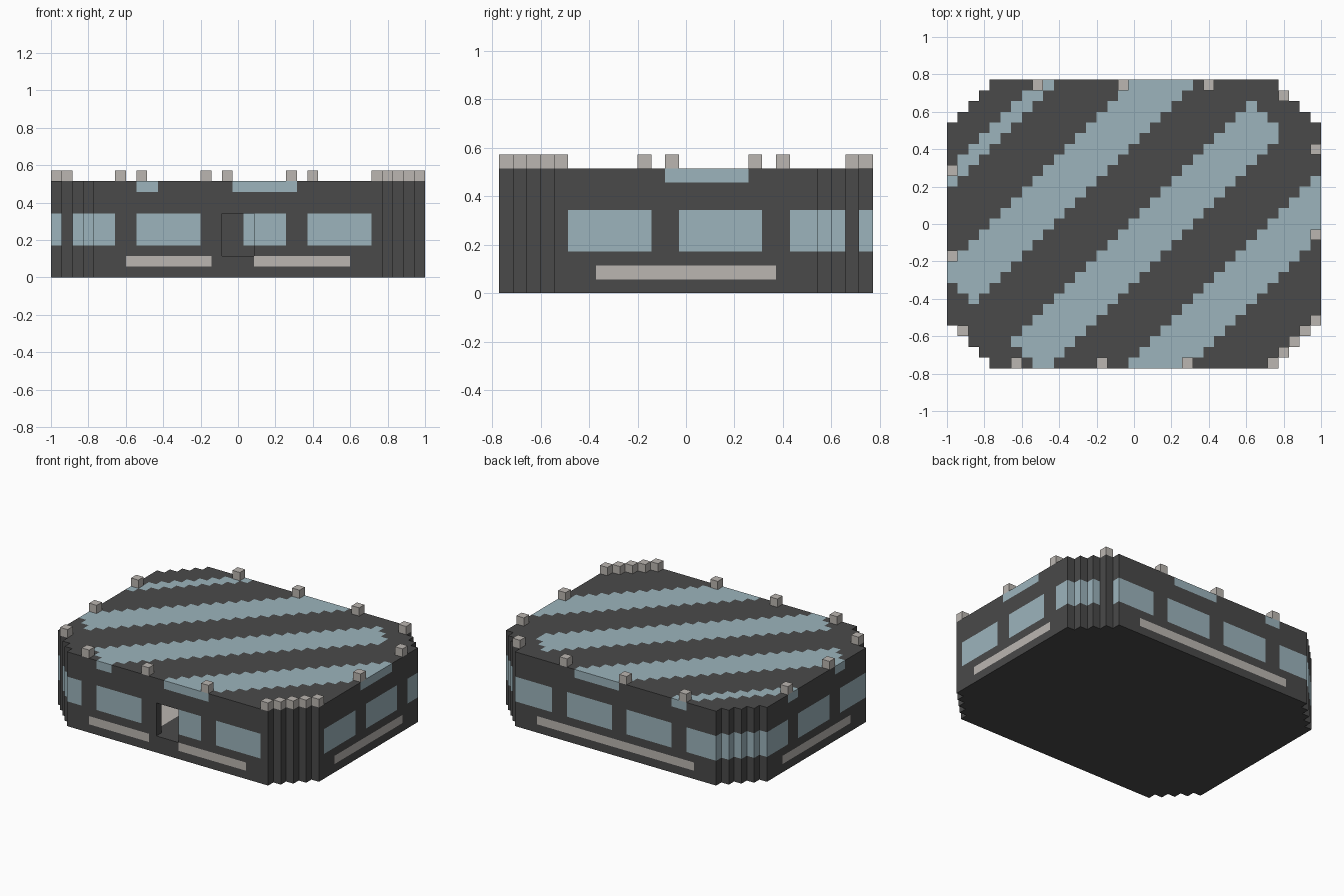
import bpy
import bmesh
from mathutils import Vector

cube = bpy.data.objects.get("Cube")
if cube:
    bpy.data.objects.remove(cube)

NX, NY = 35, 27          # plan size in blocks
UNIT = 2 / NX            # edge of one block
FLOOR_TOP, WALL_TOP, ROOF_TOP = 2, 8, 9


def material(name, rgb):
    mat = bpy.data.materials.new(name)
    mat.use_nodes = True
    mat.diffuse_color = (*rgb, 1)
    mat.node_tree.nodes["Principled BSDF"].inputs["Base Color"].default_value = (*rgb, 1)
    return mat


MATERIALS = [material("charcoal", (0.068, 0.068, 0.068)),
             material("pale_blue", (0.332, 0.456, 0.503)),
             material("warm_grey", (0.497, 0.468, 0.440))]
DARK, BLUE, GREY = range(len(MATERIALS))


def in_plan(i, j, cut=4):
    """Rectangle with its four corners stepped off diagonally."""
    a, b = min(i, NX - 1 - i), min(j, NY - 1 - j)
    return a >= 0 and b >= 0 and a + b >= cut


def on_rim(i, j):
    return in_plan(i, j) and not all(
        in_plan(i + di, j + dj) for di, dj in ((1, 0), (-1, 0), (0, 1), (0, -1)))


def in_door(i, k):
    return 16 <= i <= 18 and 2 <= k <= 5


# Colour rules for each part
def floor_colour(i, j, k):
    path = 15 <= i <= 18 and j < NY // 2
    return GREY if k == 1 and in_plan(i, j, 7) and not path else DARK


def wall_colour(i, j, k):
    return BLUE if 3 <= k <= 5 and (i - j) % 8 < 6 else DARK


def roof_colour(i, j, k):
    return BLUE if in_plan(i, j, 8) and (i - j + 9) % 13 < 6 else DARK


def post_colour(i, j, k):
    return GREY


# Blocks that make up each part
plan = [(i, j) for i in range(NX) for j in range(NY) if in_plan(i, j)]
rim = [c for c in plan if on_rim(*c)]
parts = {
    "floor_slab": ([(i, j, k) for i, j in plan for k in range(FLOOR_TOP)], floor_colour),
    "window_walls": ([(i, j, k) for i, j in rim for k in range(FLOOR_TOP, WALL_TOP)
                      if not (j == 0 and in_door(i, k))], wall_colour),
    "striped_roof": ([(i, j, WALL_TOP) for i, j in plan], roof_colour),
    "roof_posts": ([(i, j, ROOF_TOP) for i, j in rim if (i - j) % 8 == 6], post_colour),
}
solid = {cell for cells, _ in parts.values() for cell in cells}
ORIGIN = Vector((NX / 2, NY / 2, 0))


def build(name, cells, colour):
    """Make one part from the exposed sides of its blocks."""
    bm = bmesh.new()
    for cell in cells:
        centre = Vector(cell) + Vector((0.5, 0.5, 0.5)) - ORIGIN
        for axis in range(3):
            for sign in (-1, 1):
                step = Vector((0, 0, 0))
                step[axis] = sign
                if tuple(int(c + s) for c, s in zip(cell, step)) in solid:
                    continue
                u, v = Vector((0, 0, 0)), Vector((0, 0, 0))
                u[(axis + 1) % 3] = 0.5
                v[(axis + 2) % 3] = 0.5 * sign
                mid = centre + step * 0.5
                face = bm.faces.new([bm.verts.new((mid + p) * UNIT)
                                     for p in (-u - v, u - v, u + v, v - u)])
                face.material_index = colour(*cell)
    bmesh.ops.remove_doubles(bm, verts=bm.verts, dist=UNIT / 100)
    mesh = bpy.data.meshes.new(name)
    bm.to_mesh(mesh)
    bm.free()
    for mat in MATERIALS:
        mesh.materials.append(mat)
    bpy.context.collection.objects.link(bpy.data.objects.new(name, mesh))


for name, (cells, colour) in parts.items():
    build(name, cells, colour)
